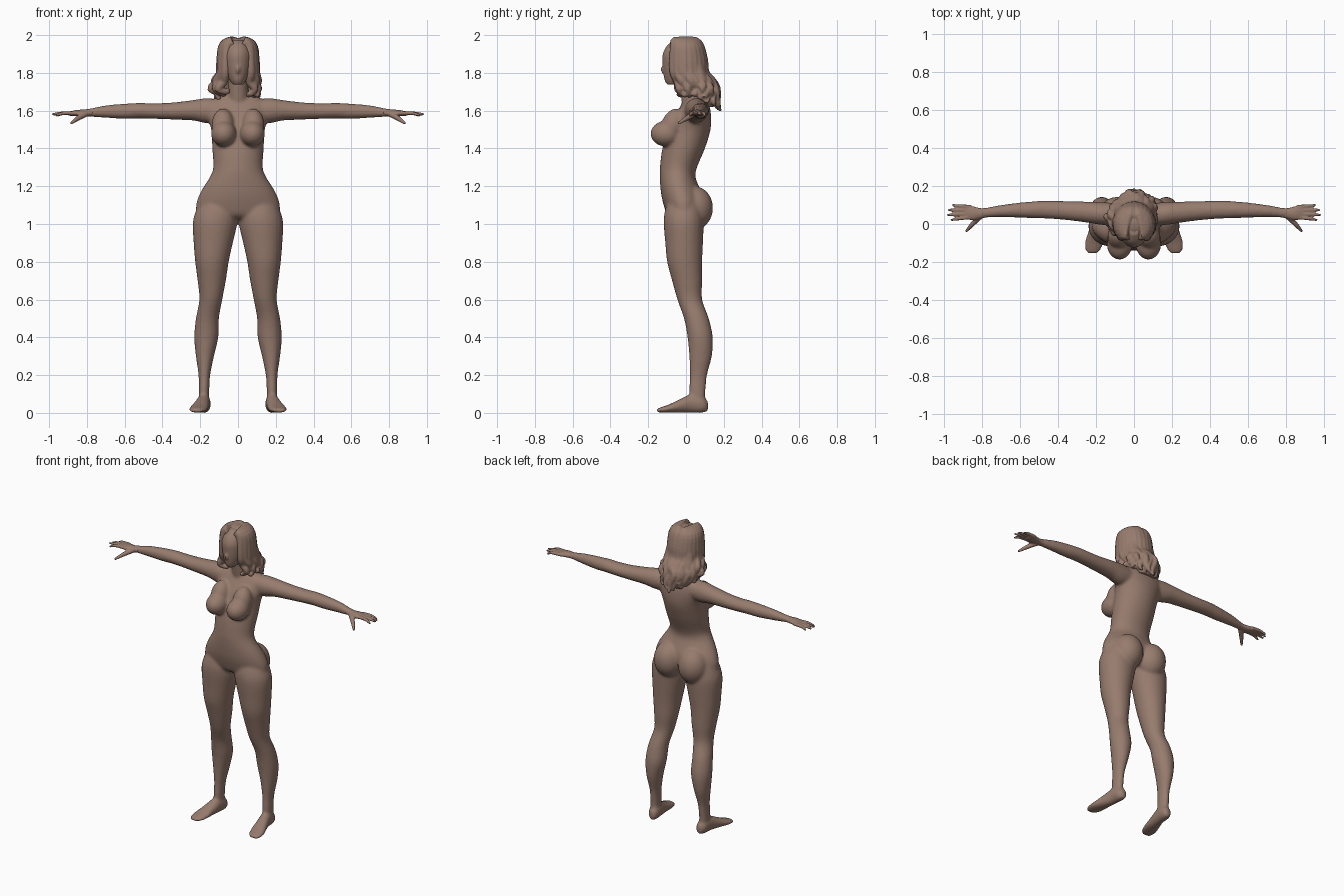
import bpy, bmesh, math, random
from mathutils import Vector, Matrix

random.seed(4)
skin = bpy.data.materials.new("warm_brown_clay")
skin.diffuse_color = (0.31, 0.20, 0.155, 1)


def smooth_path(pts, sub=4):
    """Catmull-Rom interpolation of (x, y, z, ra, rb) rings."""
    out, n = [], len(pts)
    for i in range(n - 1):
        a, b, c, d = (pts[max(i - 1, 0)], pts[i], pts[i + 1], pts[min(i + 2, n - 1)])
        for k in range(sub):
            t = k / sub
            out.append([0.5 * (2 * q + (r - p) * t + (2 * p - 5 * q + 4 * r - s) * t * t
                               + (3 * q - p - 3 * r + s) * t ** 3)
                        for p, q, r, s in zip(a, b, c, d)])
    return out + [list(pts[-1])]


AXES = {'x': ((0, 1, 0), (0, 0, 1)), 'y': ((1, 0, 0), (0, 0, 1)), 'z': ((1, 0, 0), (0, 1, 0))}


def tube(bm, pts, axis=None, side=1, seg=24, sub=4):
    """Loft elliptical rings; fixed ring plane for an axis, else along the path."""
    path = smooth_path(pts, sub)
    cen = [Vector((p[0] * side, p[1], p[2])) for p in path]
    u, rings = Vector((0.3, 0.9, 0.2)), []
    for i, p in enumerate(path):
        if axis:
            u, v = (Vector(w) for w in AXES[axis])
        else:
            t = (cen[min(i + 1, len(cen) - 1)] - cen[max(i - 1, 0)]).normalized()
            u = (u - t * u.dot(t)).normalized()
            v = t.cross(u)
        ring = []
        for k in range(seg):
            a = 2 * math.pi * k / seg
            ring.append(bm.verts.new(cen[i] + u * (max(p[3], .002) * math.cos(a))
                                     + v * (max(p[4], .002) * math.sin(a))))
        rings.append(ring)
    for r0, r1 in zip(rings, rings[1:]):
        for k in range(seg):
            j = (k + 1) % seg
            bm.faces.new((r0[k], r0[j], r1[j], r1[k]))
    bm.faces.new(rings[0][::-1])
    bm.faces.new(rings[-1])


def ball(bm, c, r, tilt=0):
    m = (Matrix.Translation(c) @ Matrix.Rotation(tilt, 4, 'X') @ Matrix.Diagonal((*r, 1)))
    bmesh.ops.create_uvsphere(bm, u_segments=32, v_segments=20, radius=1, matrix=m)


def finish(bm, name, voxel, iterations):
    """Fuse the overlapping forms into one smooth skin."""
    bmesh.ops.recalc_face_normals(bm, faces=bm.faces)
    me = bpy.data.meshes.new(name)
    bm.to_mesh(me)
    bm.free()
    me.materials.append(skin)
    ob = bpy.data.objects.new(name, me)
    bpy.context.collection.objects.link(ob)
    rm = ob.modifiers.new("fuse", 'REMESH')
    rm.mode = 'VOXEL'
    rm.voxel_size = voxel
    rm.use_smooth_shade = True
    sm = ob.modifiers.new("soften", 'SMOOTH')
    sm.factor = 0.5
    sm.iterations = iterations
    return ob


def fb(z, w, front, back):
    """Centred ring from half width and front/back depth."""
    return (0, (front + back) / 2, z, w, (back - front) / 2)


# body: torso and neck
bm = bmesh.new()
tube(bm, [fb(1.025, .15, -.07, .05), fb(1.05, .215, -.1, .075), fb(1.1, .222, -.118, .09),
          fb(1.15, .207, -.13, .088), fb(1.2, .18, -.136, .068), fb(1.25, .148, -.139, .05),
          fb(1.3, .131, -.138, .058), fb(1.4, .136, -.125, .1), fb(1.5, .142, -.095, .13),
          fb(1.58, .165, -.055, .132), fb(1.64, .16, -.02, .12), fb(1.675, .1, 0, .1),
          fb(1.70, .055, -.01, .09)], 'z', seg=40)
tube(bm, [(0, .045, 1.6, .06, .06), (0, .03, 1.68, .054, .058), (0, .015, 1.8, .052, .058)], 'z')

LEG = [(.105, -.005, 1.13, .09, .09), (.115, -.012, 1.06, .112, .102), (.122, -.012, 1.0, .118, .106),
       (.131, -.01, .9, .104, .1), (.138, -.007, .8, .089, .093), (.139, .006, .7, .075, .08),
       (.144, .02, .6, .061, .066), (.162, .055, .5, .061, .066), (.168, .075, .4, .064, .067),
       (.175, .077, .3, .048, .06), (.178, .066, .2, .031, .046), (.18, .06, .12, .028, .044),
       (.181, .06, .03, .028, .04)]
FOOT = [(.174, .117, .035, .018, .026), (.178, .088, .045, .034, .045), (.183, .03, .05, .036, .05),
        (.195, -.03, .037, .042, .037), (.208, -.09, .023, .05, .022), (.215, -.13, .016, .043, .015),
        (.22, -.155, .012, .028, .01)]
ARM = [(.10, .05, 1.6, .06, .06), (.17, .055, 1.6, .06, .066), (.24, .062, 1.602, .056, .054),
       (.35, .07, 1.598, .05, .045), (.45, .075, 1.598, .047, .041), (.52, .075, 1.6, .045, .041),
       (.6, .073, 1.597, .04, .04), (.7, .068, 1.595, .032, .033), (.78, .06, 1.59, .026, .022),
       (.82, .056, 1.588, .026, .018)]
for s in (1, -1):
    tube(bm, LEG, 'z', s)
    tube(bm, FOOT, 'y', s)
    tube(bm, ARM, 'x', s)
    ball(bm, (s * .09, .045, 1.085), (.095, .098, .115))           # buttock
    ball(bm, (s * .076, -.105, 1.478), (.067, .083, .068))         # breast
    ball(bm, (s * .08, -.07, 1.52), (.06, .062, .095), -.35)       # upper chest slope
finish(bm, "body", .008, 10)

# hands: palm, four fingers and thumb
for s, name in ((1, "left_hand"), (-1, "right_hand")):
    bm = bmesh.new()
    tube(bm, [(.77, .06, 1.59, .025, .02), (.81, .056, 1.588, .028, .018),
              (.85, .057, 1.587, .037, .017), (.895, .063, 1.584, .037, .011)], 'x', s)
    for y0, tip in ((.09, (.957, .1, 1.573)), (.073, (.98, .074, 1.578)),
                    (.054, (.985, .047, 1.58)), (.036, (.965, .02, 1.573))):
        mid = ((.87 + tip[0]) / 2 + .01, (y0 + tip[1]) / 2, 1.586)
        tube(bm, [(.86, y0, 1.587, .011, .011), (*mid, .0095, .0095), (*tip, .006, .006)], None, s, 12)
    tube(bm, [(.805, .045, 1.583, .016, .016), (.85, 0, 1.558, .013, .013),
              (.885, -.04, 1.532, .007, .007)], None, s, 12)
    finish(bm, name, .005, 3)

# head with a plain face
bm = bmesh.new()
tube(bm, [fb(1.738, .025, -.1, -.045), fb(1.76, .045, -.113, .03), fb(1.8, .064, -.12, .07),
          fb(1.85, .075, -.124, .09), fb(1.9, .077, -.123, .095), fb(1.945, .064, -.1, .085),
          fb(1.975, .035, -.06, .055)], 'z')
ball(bm, (0, -.12, 1.818), (.011, .013, .022))
finish(bm, "head", .006, 4)

# hair: skull cap, back mass and wavy locks falling from a centre parting
bm = bmesh.new()
ball(bm, (0, .003, 1.883), (.1, .1, .102))
tube(bm, [fb(1.9, .09, 0, .1), fb(1.82, .1, .02, .112), fb(1.75, .108, .045, .138),
          fb(1.68, .1, .08, .155), fb(1.62, .06, .105, .145)], 'z')
N = 10
for s in (1, -1):
    for i in range(N):
        t = i / (N - 1)
        a = math.radians(46 + 128 * t)
        sx, cy = math.sin(a), -math.cos(a)
        j = lambda d: random.uniform(-d, d)
        end = 1.70 - .085 * t + j(.025)
        flare = .028 if s < 0 and t < .6 else .01
        x, y = .088 * sx, .09 * cy
        w = j(.02)
        tube(bm, [(.026, -.055 + .09 * t, 1.966, .03, .03),
                  (.062 * sx + .01, -.005 + .07 * cy, 1.943, .031, .031),
                  (x, y, 1.87, .027, .027),
                  (x + .006 * sx, y + .012 * t, 1.80, .024, .024),
                  (x + flare * sx + w * .5, y + .02 + .03 * t, 1.755, .023, .023),
                  (x + flare * 1.3 * sx - w, y + .03 + .045 * t + j(.012), 1.715, .02, .02),
                  (x + .01 + w, y + .035 + .045 * t, (1.7 + end) / 2 - .01, .015, .015),
                  (x + j(.015), y + .03 + .045 * t + j(.02), end, .006, .006)], None, s, 12)
    for i in range(7):                                             # loose curled ends
        a = math.radians(random.uniform(75, 175))
        x, y, z = .108 * math.sin(a), .05 - .1 * math.cos(a), random.uniform(1.66, 1.75)
        tube(bm, [(x, y - .01, z + .04, .008, .008), (x + .012, y + .012, z + .01, .011, .011),
                  (x, y + .008, z - .02, .01, .01),
                  (x + .014 * math.sin(a), y + .024, z - .035, .005, .005)], None, s, 10)
finish(bm, "hair", .005, 3)
